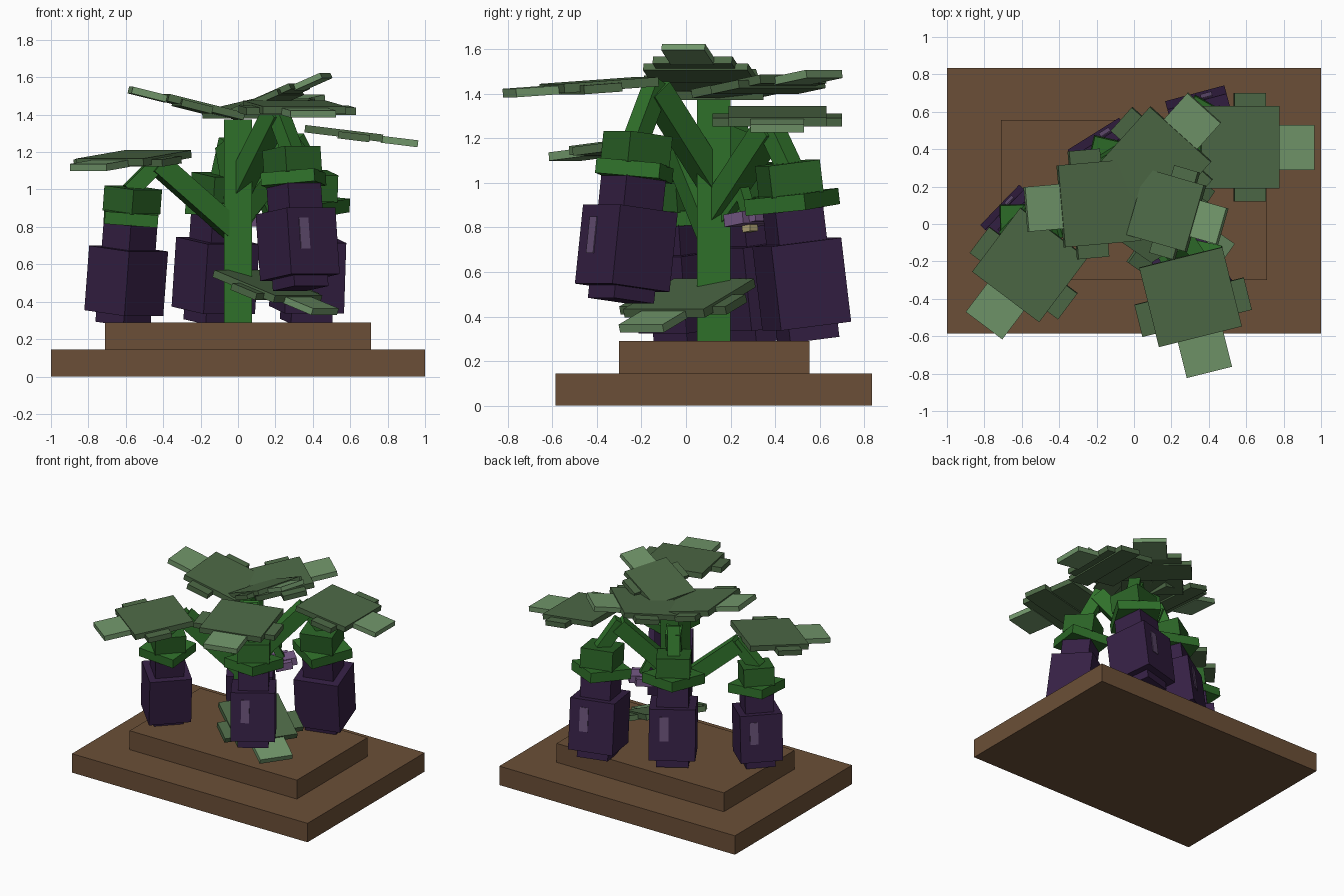
import bpy
from math import radians
from mathutils import Matrix, Vector

cube = bpy.data.objects.get("Cube")
if cube:
    bpy.data.objects.remove(cube, do_unlink=True)


def material(name, hex_code):
    srgb = [int(hex_code[i:i + 2], 16) / 255 for i in (0, 2, 4)]
    col = [c / 12.92 if c < 0.04 else ((c + 0.055) / 1.055) ** 2.4 for c in srgb] + [1]
    m = bpy.data.materials.new(name)
    m.use_nodes = True
    m.diffuse_color = col
    m.node_tree.nodes["Principled BSDF"].inputs["Base Color"].default_value = col
    return m


SOIL = material("soil brown", "6b4f37")
STEM = material("stem green", "2f702a")
CAP = material("cap green", "2a6226")
LEAF = material("leaf green", "4d6946")
TIP = material("leaf tip green", "71966a")
SKIN = material("fruit purple", "352044")
SHINE = material("shine purple", "665075")
PETAL = material("petal lilac", "7a5c8a")
HEART = material("flower cream", "b5a878")


def box(name, mat, low, high, frame=Matrix()):
    """Box between two corners, placed by a frame matrix."""
    low, high = Vector(low), Vector(high)
    bpy.ops.mesh.primitive_cube_add(size=1)
    ob = bpy.context.object
    ob.name = name
    size = high - low
    ob.data.transform(frame @ Matrix.Translation((low + high) / 2)
                      @ Matrix.Diagonal((*size, 1)))
    ob.data.materials.append(mat)
    return ob


def block(name, mat, width, bottom, top, frame):
    """Square column on the local z axis."""
    h = width / 2
    return box(name, mat, (-h, -h, bottom), (h, h, top), frame)


def beam(name, mat, start, end, width):
    """Square bar between two points."""
    start, end = Vector(start), Vector(end)
    way = end - start
    frame = Matrix.Translation(start) @ way.to_track_quat('Z', 'Y').to_matrix().to_4x4()
    return block(name, mat, width, 0, way.length, frame)


def placed(point, azimuth, pitch, scale=1):
    return (Matrix.Translation(point) @ Matrix.Rotation(radians(azimuth), 4, 'Z')
            @ Matrix.Rotation(radians(-pitch), 4, 'Y') @ Matrix.Scale(scale, 4))


def leaf(name, root, azimuth, pitch, scale=1):
    f = placed(root, azimuth, pitch, scale)
    box(name + "_blade", LEAF, (0, -.22, -.04), (.42, .22, 0), f)
    box(name + "_lobes", LEAF, (.18, -.29, -.05), (.35, .29, -.012), f)
    box(name + "_tip", TIP, (.41, -.12, -.045), (.61, .12, -.008), f)


def fruit(name, top, azimuth, tilt, scale):
    """Hanging fruit, measured down from the top of its cap."""
    f = placed(top, azimuth, tilt, scale)
    turned = f @ Matrix.Rotation(radians(45), 4, 'Z')
    block(name + "_cap", CAP, .23, -.14, 0, f)
    block(name + "_cap_flange", STEM, .30, -.205, -.135, turned)
    block(name + "_neck", SKIN, .215, -.36, -.2, f)
    block(name + "_body", SKIN, .315, -.71, -.345, f)
    block(name + "_bottom", SKIN, .22, -.77, -.7, f)
    box(name + "_shine", SHINE, (.155, -.085, -.57), (.162, -.025, -.4), f)


# Stepped soil bed and main stem
box("soil_lower", SOIL, (-1, -.585, 0), (1, .835, .145))
box("soil_upper", SOIL, (-.71, -.3, .145), (.71, .555, .29))
box("main_stem", STEM, (-.075, .05, .29), (.075, .2, 1.375))

# Fruits on branches: name, stem height, branch end, cap top, facing, tilt, scale
fruits = [
    ("right_fruit", .76, (-.43, -.03, 1.14), (-.56, -.05, 1.01), 136, 6, .95),
    ("back_fruit", .95, (-.05, .22, 1.24), (-.085, .27, 1.08), 122, 7, 1.03),
    ("front_fruit", 1.0, (.21, -.14, 1.42), (.285, -.215, 1.22), -57, 7, .98),
    ("left_fruit", .86, (.31, .38, 1.25), (.39, .455, 1.09), 105, 7, 1.04),
]
for name, height, elbow, top, azimuth, tilt, scale in fruits:
    beam(name + "_branch", STEM, (0, .125, height), elbow, .11)
    rise = (Vector(elbow) - Vector(top)) * .15
    beam(name + "_stalk", STEM, Vector(elbow) + rise, Vector(top) - rise, .085)
    fruit(name, top, azimuth, tilt, scale)

# Leaves over the branches, at the stem top and low on the stem
leaf("front_leaf", (.25, -.18, 1.475), -76, -4, 1.04)
leaf("left_leaf", (.36, .41, 1.345), 0, -7)
leaf("right_leaf", (-.43, -.05, 1.21), 233, -6, 1.02)
leaf("top_leaf_right", (.02, .13, 1.41), 185, 14)
leaf("top_leaf_back", (-.03, .17, 1.42), 48, 9)
leaf("top_leaf_left", (.01, .12, 1.43), -16, 23, .84)
leaf("low_leaf", (0, .125, .57), -35, -19)

# Nodding flower on its own short stalk
beam("flower_stalk", STEM, (.03, .15, .82), (.13, .25, .96), .05)
beam("flower_hook", STEM, (.13, .25, .97), (.17, .28, .87), .05)
bloom = placed((.17, .28, .87), 45, 8)
box("flower_petals_long", PETAL, (-.1, -.06, -.055), (.1, .06, 0), bloom)
box("flower_petals_cross", PETAL, (-.06, -.1, -.06), (.06, .1, -.005), bloom)
block("flower_heart", HEART, .05, -.09, -.05, bloom)
